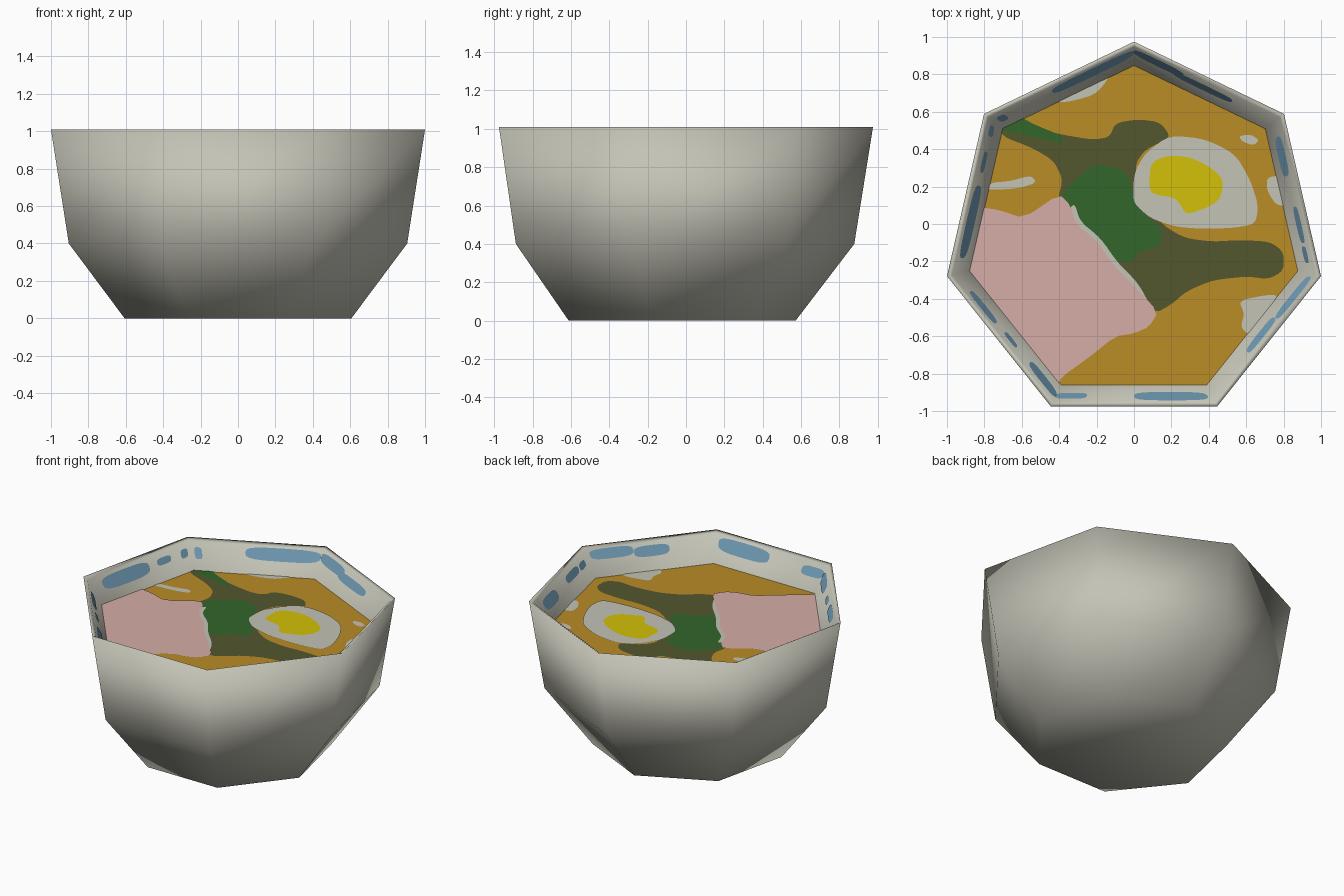
import bpy, bmesh, math
from mathutils import Vector

if "Cube" in bpy.data.objects:
    bpy.data.objects.remove(bpy.data.objects["Cube"])

CY = -0.0508            # heptagon centre, so that the bounds are centred
SOUP_Z, SOUP_R = 0.83, 0.898
RIM_Z, RIM_R = 0.995, 0.998


def material(name, r, g, b):
    lin = [((v / 255 + 0.055) / 1.055) ** 2.4 if v > 10 else v / 255 / 12.92 for v in (r, g, b)]
    m = bpy.data.materials.new(name)
    m.diffuse_color = (*lin, 1)
    m.use_nodes = True
    m.node_tree.nodes["Principled BSDF"].inputs["Base Color"].default_value = m.diffuse_color
    return m


CREAM = material("cream", 196, 195, 182)
BROTH = material("broth_amber", 186, 140, 38)
OLIVE = material("seaweed_olive", 82, 87, 46)
GREEN = material("leaf_green", 50, 102, 43)
PINK = material("meat_pink", 214, 172, 166)
YELLOW = material("yolk_yellow", 212, 192, 8)
BLUE = material("glaze_blue", 112, 156, 182)


def make(name, verts, faces, mat, smooth=False):
    me = bpy.data.meshes.new(name)
    me.from_pydata([tuple(v) for v in verts], [], faces)
    me.materials.append(mat)
    for p in me.polygons:
        p.use_smooth = smooth
    me.update()
    ob = bpy.data.objects.new(name, me)
    bpy.context.collection.objects.link(ob)
    return ob


def corner(i, r, z):
    a = math.tau * i / 7          # clockwise from the back
    return Vector((r * math.sin(a), r * math.cos(a) + CY, z))


def chaikin(pts, n):
    for _ in range(n):
        out = []
        for i, p in enumerate(pts):
            q = pts[(i + 1) % len(pts)]
            out += [(p[0] * .8 + q[0] * .2, p[1] * .8 + q[1] * .2),
                    (p[0] * .2 + q[0] * .8, p[1] * .2 + q[1] * .8)]
        pts = out
    return pts


def topping(name, mat, layer, pts, rounds=2):
    """Flat irregular plate just above the broth."""
    pts = chaikin(pts, rounds)
    if sum(a[0] * b[1] - b[0] * a[1] for a, b in zip(pts, pts[1:] + pts[:1])) < 0:
        pts = pts[::-1]
    z = SOUP_Z + 0.0015 * layer
    make(name, [(x, y, z) for x, y in pts], [list(range(len(pts)))], mat)


# bowl: seven-sided lathe from base, over the rim, down to the broth
profile = [(0.622, 0), (0.928, 0.4), (1.0257, 1.01), (RIM_R, RIM_Z), (SOUP_R, SOUP_Z)]
verts = [corner(i, r, z) for r, z in profile for i in range(7)]
faces = [list(range(7))]
for k in range(len(profile) - 1):
    for i in range(7):
        j = (i + 1) % 7
        faces.append([k * 7 + j, k * 7 + i, k * 7 + 7 + i, k * 7 + 7 + j])
make("bowl", verts, faces, CREAM, True)

# broth surface
make("broth", [corner(-i, SOUP_R + .002, SOUP_Z) for i in range(7)], [list(range(7))], BROTH)

# seaweed under the other toppings
topping("seaweed", OLIVE, 1, [
    (-.71, .47), (-.55, .41), (-.43, .34), (-.38, .24), (-.41, .12), (-.15, -.3),
    (.11, -.48), (.2, -.43), (.28, -.36), (.42, -.3), (.6, -.28), (.72, -.295),
    (.8, -.25), (.8, -.15), (.73, -.095), (.57, -.085), (.42, -.095), (.27, -.075),
    (.16, -.01), (.06, .1), (.0, .31), (.06, .4), (.2, .46), (.14, .545),
    (.02, .56), (-.1, .54), (-.13, .465), (-.22, .45), (-.4, .48), (-.72, .56)])

# green leaves
topping("leaf_centre", GREEN, 2, [
    (-.21, .32), (-.13, .31), (-.03, .27), (0, .14), (.06, .05), (.15, -.03),
    (.14, -.12), (.02, -.15), (-.02, -.21), (-.09, -.2), (-.2, -.12), (-.34, .02),
    (-.4, .13), (-.33, .23)])
topping("leaf_corner", GREEN, 2, [
    (-.72, .52), (-.62, .58), (-.53, .53), (-.38, .47), (-.38, .43), (-.52, .46), (-.7, .5)])

# slice of meat with its pale fat edge
edge = [(-.4, .16), (-.34, .1), (-.31, .0), (-.2, -.09), (-.11, -.22), (.0, -.33), (.13, -.47)]
rest = [(.08, -.55), (.0, -.585), (-.1, -.6), (-.25, -.72), (-.39, -.82), (-.41, -.87),
        (-.91, -.26), (-.9, -.22), (-.825, .09), (-.72, .075), (-.59, .03)]
topping("meat_fat_edge", CREAM, 3,
        [(x + .022, y + .014) for x, y in edge[1:-1]] + [(.1, -.46), (-.2, -.3), (-.36, .06)])
topping("meat_slice", PINK, 4, edge + rest, 1)

# egg
topping("egg_white", CREAM, 3, [
    (-.005, .13), (0, .27), (.06, .38), (.19, .475), (.38, .455), (.54, .375), (.62, .24),
    (.665, .1), (.65, .0), (.54, -.02), (.38, -.027), (.22, -.015), (.09, .03), (.02, .09)])
topping("egg_yolk", YELLOW, 4, [
    (.08, .2), (.09, .33), (.18, .365), (.29, .36), (.4, .31), (.478, .24), (.465, .14),
    (.4, .09), (.28, .05), (.25, .1), (.22, .14), (.1, .16)])

# pale flecks in the broth
flecks = [
    [(-.44, .66), (-.36, .65), (-.21, .69), (-.14, .77), (-.14, .81), (-.45, .67)],
    [(-.79, .18), (-.77, .22), (-.66, .23), (-.55, .26), (-.52, .22), (-.62, .19)],
    [(.56, .47), (.62, .48), (.67, .45), (.64, .42), (.58, .44)],
    [(.71, .25), (.71, .18), (.76, .1), (.83, .1), (.79, .26)],
    [(.56, -.41), (.7, -.38), (.78, -.38), (.62, -.6), (.57, -.55), (.59, -.48)]]
for n, pts in enumerate(flecks):
    topping(f"pale_fleck_{n}", CREAM, 2, pts)

# blue glaze patches on the inner wall: side, start, end, top, bottom
patches = [
    (0, .0, .35, .05, .42), (0, .28, .7, .2, .52),
    (1, .1, .36, .15, .6), (1, .56, .8, .15, .45), (1, .82, .93, .2, .45),
    (2, .02, .36, .03, .4), (2, .36, .64, .12, .5),
    (3, .03, .5, .05, .55), (3, .8, 1, .15, .5),
    (4, 0, .27, .15, .55), (4, .4, .52, .2, .42), (4, .6, .86, .08, .4),
    (5, .1, .58, .1, .6), (5, .66, .8, .2, .45), (5, .9, .97, .2, .5),
    (6, .03, .09, .2, .6), (6, .42, 1, .05, .5)]
for n, (side, u0, u1, t0, t1) in enumerate(patches):
    a, b = corner(side, RIM_R, RIM_Z), corner(side + 1, RIM_R, RIM_Z)
    c, d = corner(side, SOUP_R, SOUP_Z), corner(side + 1, SOUP_R, SOUP_Z)
    normal = (b - a).cross(c - a).normalized()
    if normal.z < 0:
        normal = -normal
    pts = []
    for i in range(20):
        g = math.tau * i / 20
        cu, su = math.cos(g), math.sin(g)
        u = (u0 + u1) / 2 + (u1 - u0) / 2 * math.copysign(abs(cu) ** .6, cu)
        t = (t0 + t1) / 2 + (t1 - t0) / 2 * math.copysign(abs(su) ** .6, su)
        pts.append(a.lerp(b, u).lerp(c.lerp(d, u), t) + normal * .003)
    if (pts[5] - pts[0]).cross(pts[10] - pts[0]).dot(normal) < 0:
        pts.reverse()
    make(f"glaze_patch_{n}", pts, [list(range(20))], BLUE)
